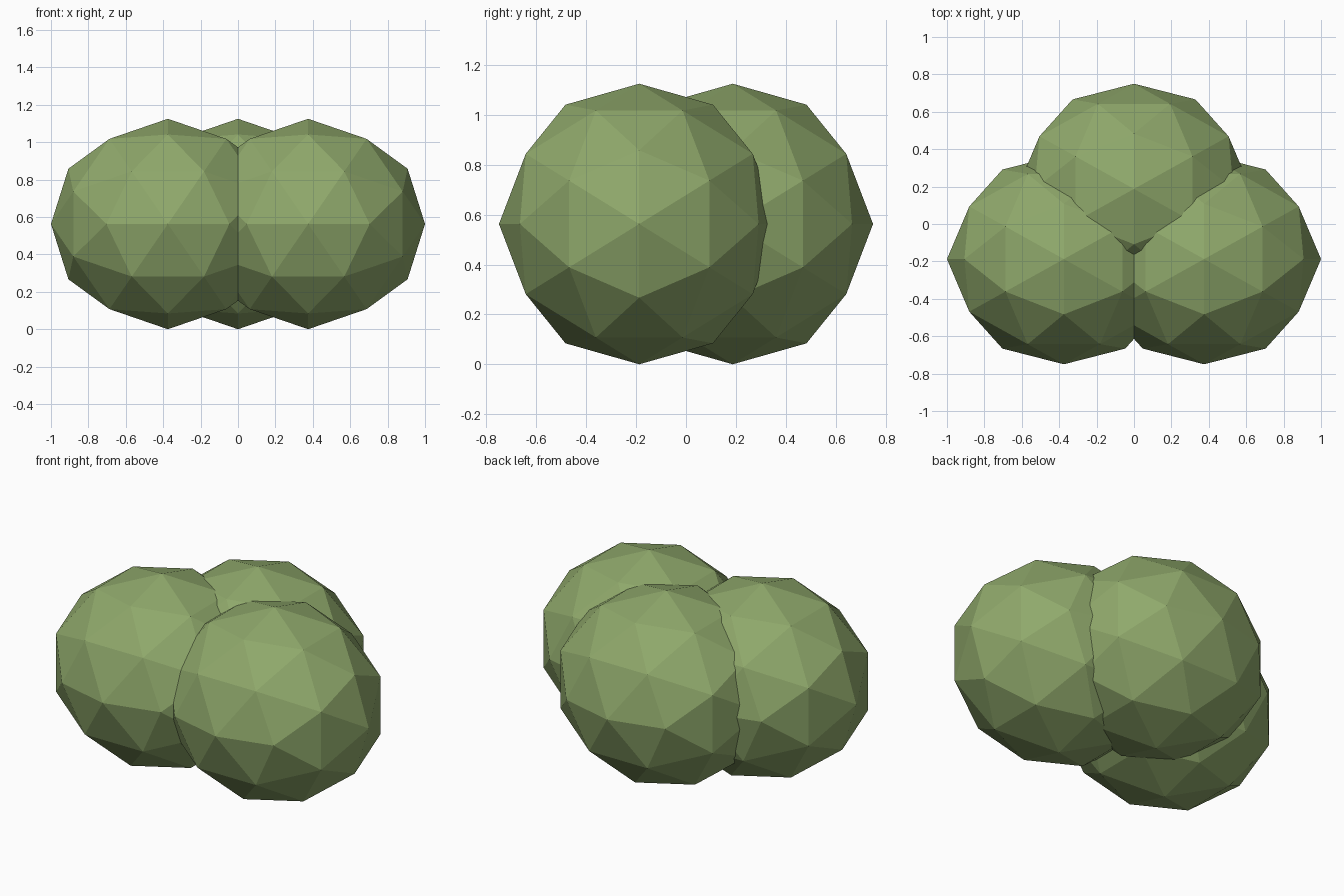
import bpy
import bmesh
from itertools import combinations
from mathutils import Vector

cube = bpy.data.objects.get("Cube")
if cube:
    bpy.data.objects.remove(cube, do_unlink=True)

# Leaf colour
COLOUR = (0.275, 0.393, 0.147, 1.0)
green = bpy.data.materials.new("leaf_green")
green.use_nodes = True
green.diffuse_color = COLOUR
bsdf = next(n for n in green.node_tree.nodes if n.type == "BSDF_PRINCIPLED")
bsdf.inputs["Base Color"].default_value = COLOUR
bsdf.inputs["Roughness"].default_value = 0.9


def geodesic_points():
    """Corners of an icosahedron on three golden rectangles, plus edge midpoints."""
    phi = (1 + 5 ** 0.5) / 2
    corners = []
    for a in (-1, 1):
        for b in (-phi, phi):
            corners += [Vector((0, a, b)), Vector((a, b, 0)), Vector((b, 0, a))]
    mids = [p + q for p, q in combinations(corners, 2) if (p - q).length < 2.1]
    return [p.normalized() for p in corners + mids]


def foliage_mesh(radii):
    """Flat-faceted ball with 80 triangles, stretched to the given radii."""
    bm = bmesh.new()
    for p in geodesic_points():
        bm.verts.new(p)
    bmesh.ops.convex_hull(bm, input=bm.verts)
    bmesh.ops.scale(bm, vec=radii, verts=bm.verts)
    bmesh.ops.recalc_face_normals(bm, faces=bm.faces)
    mesh = bpy.data.meshes.new("foliage_ball")
    bm.to_mesh(mesh)
    bm.free()
    mesh.materials.append(green)
    return mesh


# Three overlapping clumps: two in front, one behind
RADIUS = 0.5625
ball = foliage_mesh((0.625, RADIUS, RADIUS))
clumps = {
    "left_front_clump": (0.375, -0.1875),
    "right_front_clump": (-0.375, -0.1875),
    "back_clump": (0, 0.1875),
}
for name, (x, y) in clumps.items():
    clump = bpy.data.objects.new(name, ball.copy())
    clump.location = (x, y, RADIUS)
    bpy.context.collection.objects.link(clump)
